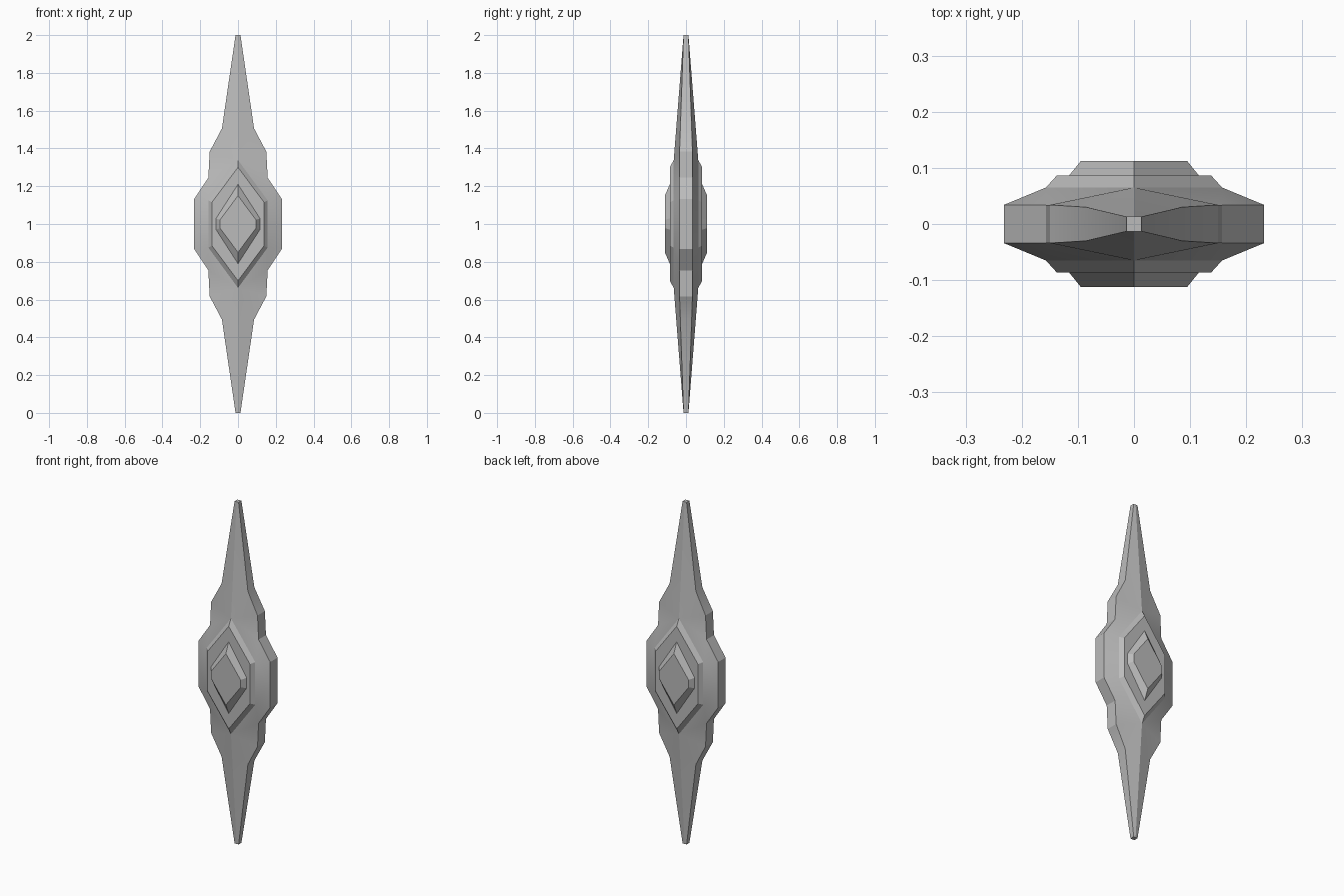
import bpy, bmesh, math
from mathutils import Vector

if "Cube" in bpy.data.objects:
    bpy.data.objects.remove(bpy.data.objects["Cube"])

grey = bpy.data.materials.new("stone grey")
grey.diffuse_color = (0.5, 0.5, 0.5, 1)
grey.use_nodes = True
grey.node_tree.nodes["Principled BSDF"].inputs["Base Color"].default_value = grey.diffuse_color

# One eighth of the shape: (x, depth, height above the middle)
ridge_tip = (0, 0.013, 1.0)
rim = [(0.013, 0.013, 1.0), (0.085, 0.03, 0.506), (0.15, 0.034, 0.383),
       (0.157, 0.034, 0.245), (0.232, 0.034, 0.133), (0.232, 0.034, 0)]
# Raised diamond steps, each as apex, side corner, side middle
steps = [[(0, 0.065, 0.338), (0.157, 0.065, 0.125), (0.157, 0.065, 0)],
         [(0, 0.086, 0.30), (0.138, 0.086, 0.115), (0.138, 0.086, 0)],
         [(0, 0.086, 0.21), (0.116, 0.086, 0.03), (0.116, 0.086, 0)],
         [(0, 0.112, 0.15), (0.095, 0.112, 0.022), (0.095, 0.112, 0)]]
apex, corner, middle = steps[0]

# Sloping blade faces
faces = [[ridge_tip, rim[0], rim[1], apex], [apex, rim[1], rim[2]],
         [apex, rim[2], rim[3]], [apex, rim[3], corner],
         [corner, rim[3], rim[4]], [corner, rim[4], rim[5], middle]]
# Stepped centre plates
for a, b in zip(steps, steps[1:]):
    for i in range(2):
        faces.append([a[i], a[i + 1], b[i + 1], b[i]])
faces.append(steps[-1] + [(0, 0.112, 0)])
# Narrow rim and blunt tip
for p, q in zip(rim, rim[1:]):
    faces.append([p, q, (q[0], 0, q[2]), (p[0], 0, p[2])])
faces.append([ridge_tip, rim[0], (0.013, 0, 1), (0, 0, 1)])

# Mirror the eighth across all three axes
bm = bmesh.new()
for sx in (1, -1):
    for sy in (1, -1):
        for sz in (1, -1):
            for f in faces:
                bm.faces.new([bm.verts.new(Vector((x * sx, y * sy, 1 + z * sz)))
                              for x, y, z in f])
bmesh.ops.remove_doubles(bm, verts=bm.verts, dist=0.0005)
bmesh.ops.dissolve_limit(bm, angle_limit=0.002, verts=bm.verts, edges=bm.edges)
bmesh.ops.recalc_face_normals(bm, faces=bm.faces)

mesh = bpy.data.meshes.new("double_pointed_blade")
bm.to_mesh(mesh)
bm.free()
mesh.materials.append(grey)
blade = bpy.data.objects.new("double_pointed_blade", mesh)
bpy.context.collection.objects.link(blade)
bpy.context.view_layer.objects.active = blade
blade.select_set(True)
bpy.ops.object.shade_smooth_by_angle(angle=math.radians(20))
